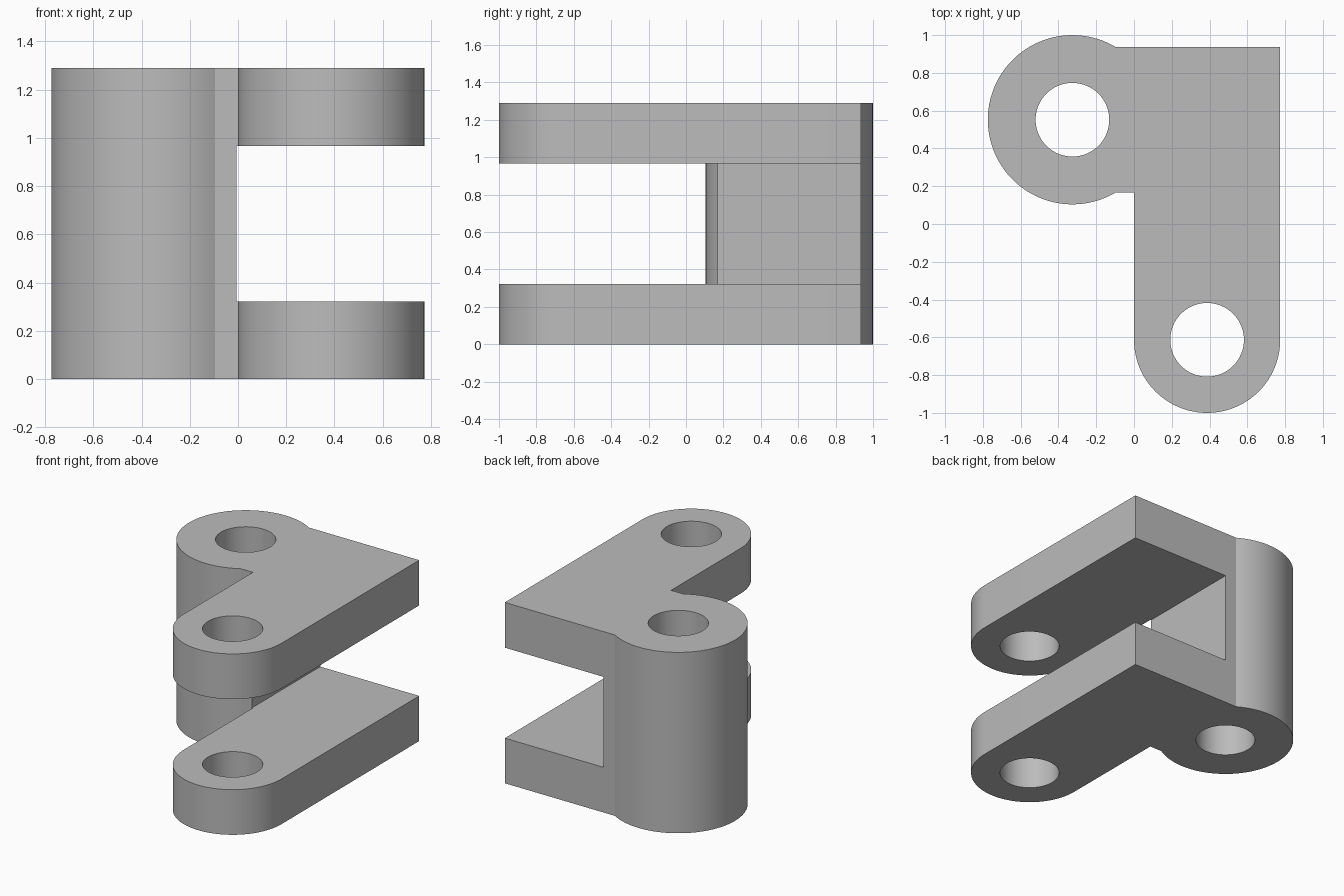
import bpy
import bmesh
from math import asin, cos, sin, pi, radians

if "Cube" in bpy.data.objects:
    bpy.data.objects.remove(bpy.data.objects["Cube"])

HEIGHT = 1.29
SLOT_LOW, SLOT_HIGH, SLOT_X = 0.322, 0.967, -0.006
BARREL, BARREL_R = (-0.326, 0.552), 0.448
ARM, ARM_R = (0.387, -0.613), 0.387
HOLE_R = 0.195
BLOCK_HALF = 0.384      # half the width of the block beside the barrel
RIGHT = ARM[0] + ARM_R

grey = bpy.data.materials.new("plain grey")
grey.use_nodes = True
colour = (0.5, 0.5, 0.5, 1)
grey.diffuse_color = colour
grey.node_tree.nodes["Principled BSDF"].inputs["Base Color"].default_value = colour


def arc(centre, radius, start, end, steps):
    angles = [start + (end - start) * i / steps for i in range(steps + 1)]
    return [(centre[0] + radius * cos(a), centre[1] + radius * sin(a)) for a in angles]


def prism(name, outline, low, high):
    """Extrude a counter-clockwise outline between two heights."""
    bm = bmesh.new()
    face = bm.faces.new([bm.verts.new((x, y, low)) for x, y in outline])
    top = bmesh.ops.extrude_face_region(bm, geom=[face])["geom"]
    verts = [v for v in top if isinstance(v, bmesh.types.BMVert)]
    bmesh.ops.translate(bm, vec=(0, 0, high - low), verts=verts)
    bmesh.ops.recalc_face_normals(bm, faces=bm.faces)
    mesh = bpy.data.meshes.new(name)
    bm.to_mesh(mesh)
    bm.free()
    mesh.materials.append(grey)
    obj = bpy.data.objects.new(name, mesh)
    bpy.context.collection.objects.link(obj)
    return obj


def cut(target, cutter):
    mod = target.modifiers.new("cut", 'BOOLEAN')
    mod.operation = 'DIFFERENCE'
    mod.solver = 'EXACT'
    mod.object = cutter
    bpy.context.view_layer.objects.active = target
    bpy.ops.object.modifier_apply(modifier=mod.name)
    bpy.data.objects.remove(cutter)


# Full bracket outline: barrel arc, block and rounded arm
meet = asin(BLOCK_HALF / BARREL_R)
back, step = BARREL[1] + BLOCK_HALF, BARREL[1] - BLOCK_HALF
outline = arc(BARREL, BARREL_R, meet, 2 * pi - meet, 72)
outline += [(0, step)]
outline += arc(ARM, ARM_R, pi, 2 * pi, 48)
outline += [(RIGHT, back)]
bracket = prism("hinge_bracket", outline, 0, HEIGHT)

# Slot that splits the block into two arms
slot = [(SLOT_X, -2), (2, -2), (2, 2), (SLOT_X, 2)]
cut(bracket, prism("slot_cutter", slot, SLOT_LOW, SLOT_HIGH))

# Pin holes through the barrel and both arms
for centre in (BARREL, ARM):
    circle = arc(centre, HOLE_R, 0, 2 * pi, 64)[:-1]
    cut(bracket, prism("hole_cutter", circle, -1, HEIGHT + 1))

bpy.ops.object.select_all(action='DESELECT')
bracket.select_set(True)
bpy.context.view_layer.objects.active = bracket
bpy.ops.object.shade_smooth_by_angle(angle=radians(20))
